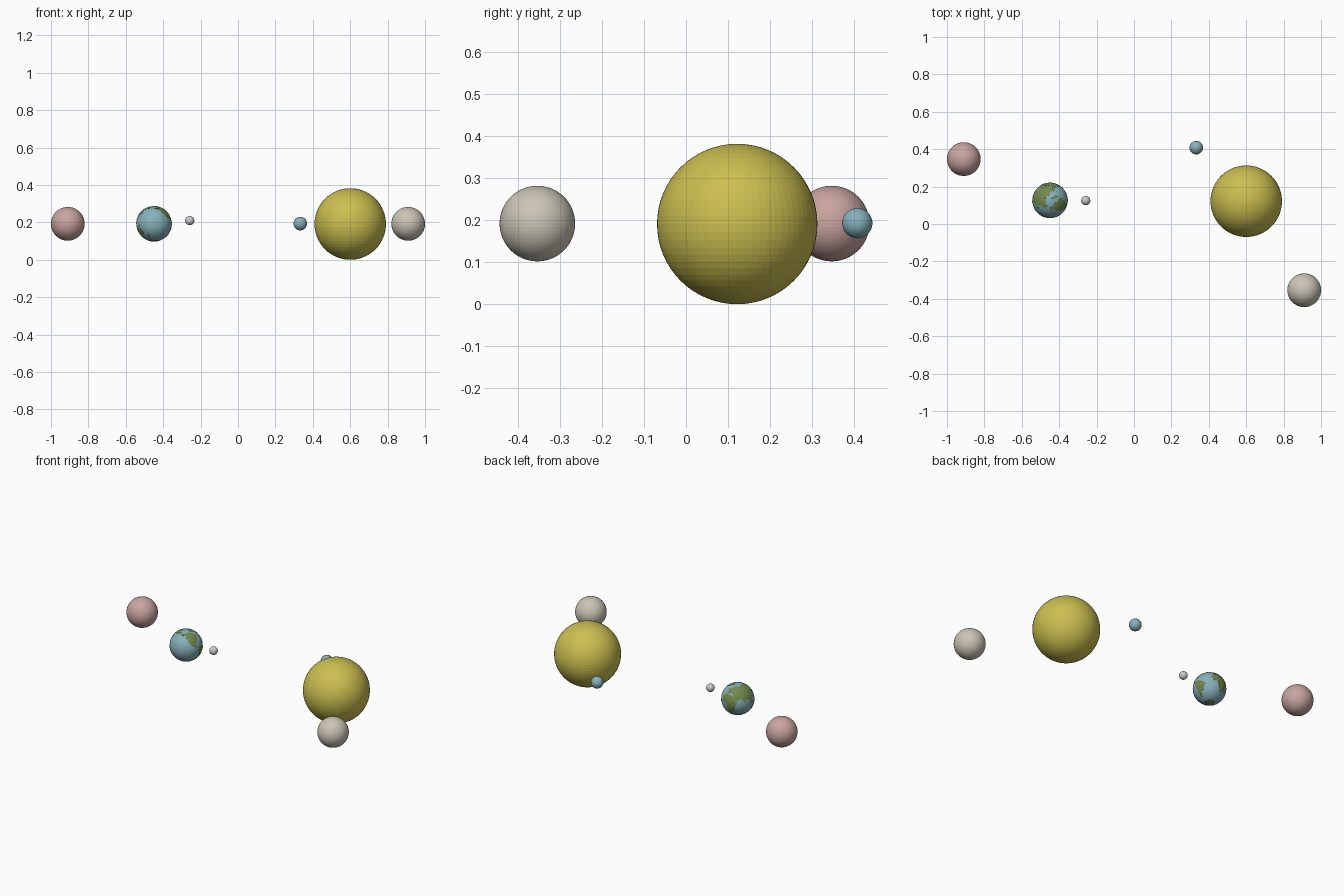
import bpy, bmesh, math
from mathutils import Vector

if "Cube" in bpy.data.objects:
    bpy.data.objects.remove(bpy.data.objects["Cube"])


def paint(obj, rgb):
    mat = bpy.data.materials.new(obj.name + "_paint")
    mat.diffuse_color = (*rgb, 1)
    mat.use_nodes = True
    mat.node_tree.nodes["Principled BSDF"].inputs["Base Color"].default_value = mat.diffuse_color
    obj.data.materials.append(mat)


def ball(name, centre, radius, rgb=None, segments=64):
    bpy.ops.mesh.primitive_uv_sphere_add(segments=segments, ring_count=segments // 2,
                                         radius=radius, location=centre)
    obj = bpy.context.object
    obj.name = name
    if rgb:
        paint(obj, rgb)
    return obj


# Plain planets
ball("pink_planet", (-0.91, 0.347, 0.192), 0.09, (0.58, 0.37, 0.35))
ball("pale_planet", (0.91, -0.354, 0.192), 0.09, (0.6, 0.56, 0.47))
ball("yellow_giant", (0.60, 0.122, 0.191), 0.191, (0.60, 0.52, 0.08))
ball("small_blue_planet", (0.333, 0.408, 0.193), 0.036, (0.24, 0.44, 0.50))
ball("moon", (-0.258, 0.125, 0.209), 0.0245, segments=48)

# Ocean globe
EARTH = (-0.449, 0.126, 0.192)
R = 0.0945
ball("ocean_globe", EARTH, R, (0.24, 0.44, 0.50))

# Continent outlines as (longitude, latitude)
north_america = [(-166, 66), (-158, 57), (-135, 58), (-124, 45), (-115, 30), (-104, 19),
                 (-83, 8), (-87, 17), (-97, 24), (-81, 27), (-70, 43), (-56, 52),
                 (-78, 62), (-90, 73), (-128, 71)]
south_america = [(-79, 7), (-62, 10), (-50, 0), (-35, -7), (-48, -27), (-65, -42),
                 (-69, -55), (-75, -48), (-71, -20), (-81, -5)]
africa = [(-6, 35), (11, 36), (32, 31), (43, 12), (51, 11), (40, -6), (34, -25),
          (19, -35), (9, 3), (-8, 5), (-17, 15)]
eurasia = [(-9, 38), (3, 50), (6, 60), (26, 71), (70, 72), (105, 77), (178, 68),
           (160, 58), (136, 54), (121, 38), (121, 28), (107, 10), (103, 2), (97, 17),
           (87, 21), (78, 8), (67, 25), (52, 17), (44, 13), (35, 31), (27, 38), (15, 43)]
australia = [(114, -23), (130, -12), (136, -15), (142, -11), (153, -27), (148, -38),
             (131, -32), (116, -35)]
greenland = [(-55, 80), (-22, 81), (-24, 70), (-44, 60), (-54, 70)]
islands = [[(109, 2), (118, 6), (116, -4)], [(132, -1), (150, -9), (139, -8)],
           [(44, -24), (47, -25), (50, -15), (45, -17)],
           [(130, 31), (141, 36), (144, 44), (139, 38)],
           [(-6, 50), (1, 52), (-3, 59)], [(167, -46), (174, -35), (178, -38), (172, -44)]]
lands = [north_america, south_america, africa, eurasia, australia, greenland] + islands


def inside(lon, lat, outline):
    hit = False
    for (x1, y1), (x2, y2) in zip(outline, outline[1:] + outline[:1]):
        if (y1 > lat) != (y2 > lat) and lon < x1 + (lat - y1) * (x2 - x1) / (y2 - y1):
            hit = not hit
    return hit


def is_land(p):
    lat = math.degrees(math.asin(max(-1, min(1, p.z / p.length))))
    lon = (math.degrees(math.atan2(p.y, p.x)) - 73 + 180) % 360 - 180
    return lat < -72 or any(inside(lon, lat, o) for o in lands)


# Continents: a slightly larger shell with the sea faces cut away
land = ball("continents", EARTH, R + 0.0008, (0.17, 0.25, 0.07), segments=160)
bm = bmesh.new()
bm.from_mesh(land.data)
sea = [f for f in bm.faces if not is_land(f.calc_center_median())]
bmesh.ops.delete(bm, geom=sea, context='FACES')
bm.to_mesh(land.data)
bm.free()
shell = land.modifiers.new("thickness", 'SOLIDIFY')
shell.thickness = 0.0012
shell.offset = -1
